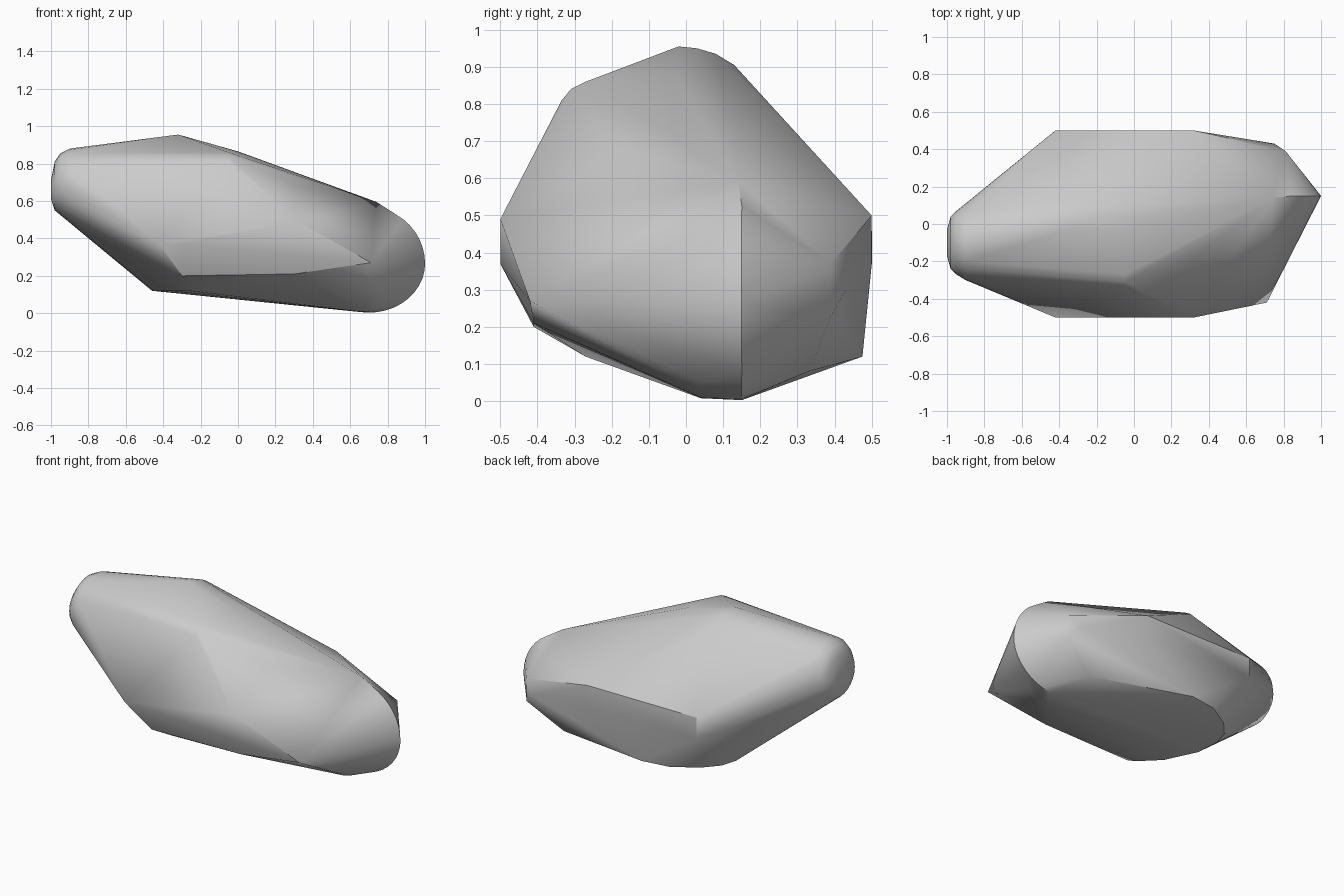
import bpy, math, random
from mathutils import Vector

cube = bpy.data.objects.get("Cube")
if cube:
    bpy.data.objects.remove(cube)
random.seed(1)


def arc(center, u, v, start, end, steps):
    """Points on an elliptical arc spanned by the half axes u and v."""
    c, u, v = Vector(center), Vector(u), Vector(v)
    angles = [math.radians(start + (end - start) * i / steps) for i in range(steps + 1)]
    return [c + u * math.cos(a) + v * math.sin(a) for a in angles]


def volume(a, b, c, p):
    """Positive when p lies outside the face a, b, c."""
    (ux, uy, uz), (vx, vy, vz), (wx, wy, wz) = [[s - t for s, t in zip(q, a)] for q in (b, c, p)]
    return (uy * vz - uz * vy) * wx + (uz * vx - ux * vz) * wy + (ux * vy - uy * vx) * wz


def convex_faces(pts):
    """Wrap the points in triangles, adding one point at a time."""
    faces = []
    for a, b, c, d in ((0, 1, 2, 3), (0, 1, 3, 2), (0, 2, 3, 1), (1, 2, 3, 0)):
        inside = volume(pts[a], pts[b], pts[c], pts[d]) < 0
        faces.append((a, b, c) if inside else (a, c, b))
    for i in range(4, len(pts)):
        seen = [f for f in faces if volume(*[pts[k] for k in f], pts[i]) > 0]
        edges = {(f[k], f[(k + 1) % 3]) for f in seen for k in range(3)}
        rim = [e for e in sorted(edges) if e[::-1] not in edges]
        faces = [f for f in faces if f not in seen] + [(a, b, i) for a, b in rim]
    return faces


# Chipped corners of the stone
corners = [
    (0.32, -0.5, 0.49), (-0.42, -0.5, 0.37), (-0.3, -0.5, 0.37),
    (-0.3, -0.41, 0.2), (0.3, -0.41, 0.21), (0.71, -0.42, 0.27),
    (-0.42, 0.5, 0.5), (-0.42, 0.5, 0.37), (0.32, 0.5, 0.5), (0.32, 0.5, 0.37),
    (0.75, 0.43, 0.3), (0.81, 0.39, 0.37), (0.81, 0.39, 0.23), (0.6, 0.33, 0.08),
]
# Curved rim of the underside
underside = [
    (-0.03, 0.475, 0.12), (-0.2, 0.45, 0.12), (-0.35, 0.36, 0.12), (-0.43, 0.27, 0.12),
    (-0.46, 0.17, 0.12), (-0.45, 0.02, 0.12), (-0.36, -0.17, 0.12), (-0.26, -0.27, 0.12),
]
# Crest along the top
crest = [
    (-0.32, -0.02, 0.955), (-0.3, 0.03, 0.95), (-0.3, 0.08, 0.935), (-0.3, 0.13, 0.905),
    (0, -0.02, 0.865), (-0.05, -0.335, 0.81), (-0.05, -0.31, 0.84),
    (-0.05, -0.27, 0.86), (0.32, -0.18, 0.68), (0.74, 0.14, 0.595),
]
points = corners + underside + crest

# Rounded low end
points += arc((0.7, 0.15, 0.265), (0.3, 0, 0), (0, 0, 0.3), 0, 78, 9)
points += arc((0.7, 0.15, 0.265), (0.3, 0, 0), (0, 0, 0.262), -100, -8, 10)
points += arc((0.66, 0.04, 0.27), (0.24, 0, 0), (0, 0, 0.262), -100, -30, 8)

# Rounded high end
for x, z, ry, rz in ((-0.9, 0.69, 0.2, 0.19), (-0.95, 0.69, 0.17, 0.165),
                     (-0.98, 0.68, 0.14, 0.13), (-1, 0.66, 0.07, 0.05)):
    points += arc((x, -0.1, z), (0, ry, 0), (0, 0, rz), 0, 345, 23)

# A tiny roughness keeps the wrapping stable on flat areas
points = [tuple(s + random.uniform(-0.0002, 0.0002) for s in p) for p in points]
faces = convex_faces(points)
used = sorted({i for f in faces for i in f})
mesh = bpy.data.meshes.new("rock")
mesh.from_pydata([points[i] for i in used], [], [[used.index(i) for i in f] for f in faces])
rock = bpy.data.objects.new("rock", mesh)
bpy.context.collection.objects.link(rock)

# Plain grey stone
stone = bpy.data.materials.new("grey_stone")
stone.use_nodes = True
colour = (0.6, 0.6, 0.6, 1)
stone.diffuse_color = colour
stone.node_tree.nodes["Principled BSDF"].inputs["Base Color"].default_value = colour
mesh.materials.append(stone)

bpy.ops.object.select_all(action='DESELECT')
rock.select_set(True)
bpy.context.view_layer.objects.active = rock
bpy.ops.object.shade_smooth_by_angle(angle=math.radians(30))
